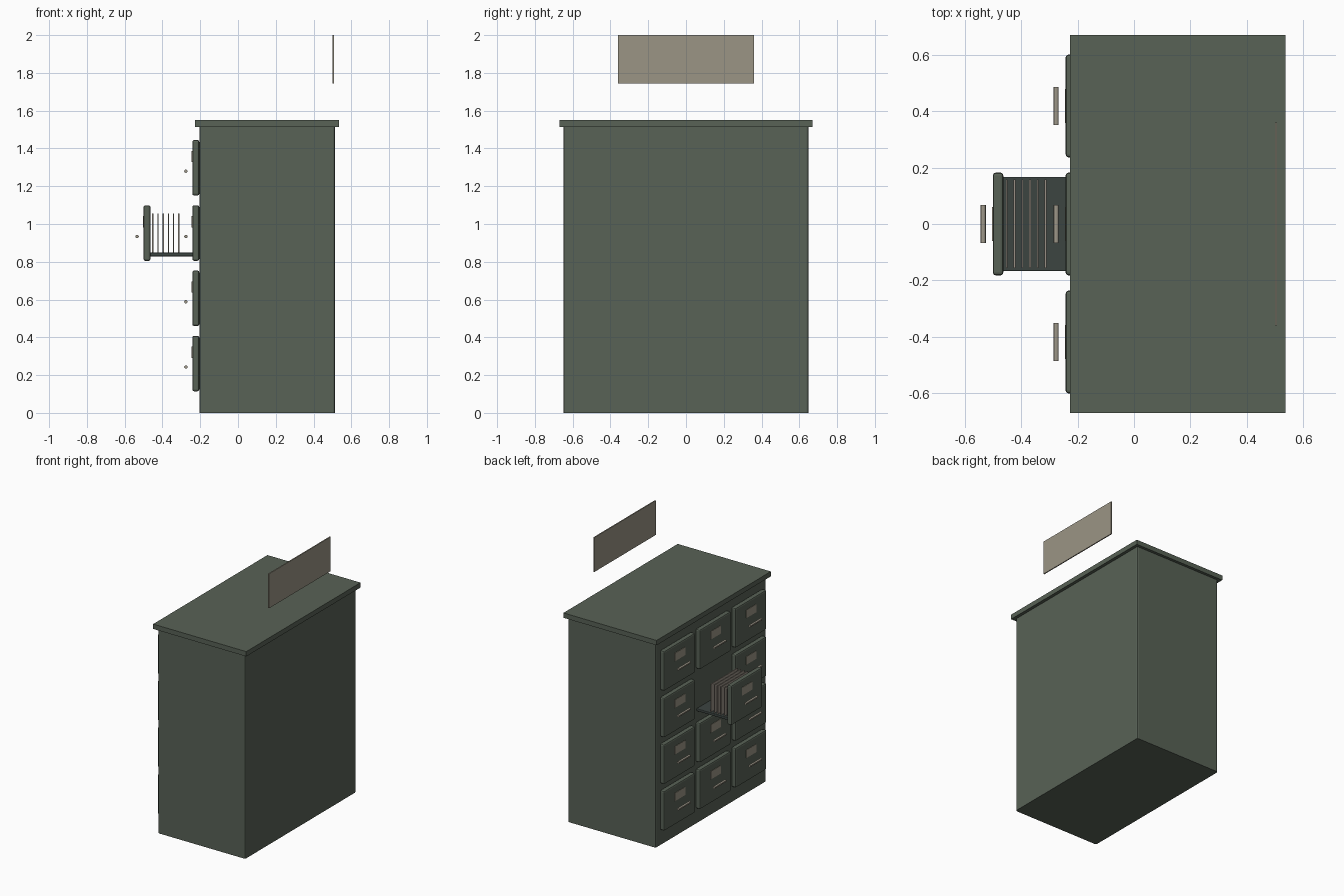
import bpy, bmesh
from mathutils import Vector

if "Cube" in bpy.data.objects:
    bpy.data.objects.remove(bpy.data.objects["Cube"])


def material(name, r, g, b):
    m = bpy.data.materials.new(name)
    m.diffuse_color = (r, g, b, 1)
    m.use_nodes = True
    m.node_tree.nodes["Principled BSDF"].inputs["Base Color"].default_value = m.diffuse_color
    return m


GREEN = material("cabinet green", 0.098, 0.122, 0.093)
DARK = material("dark tray green", 0.045, 0.058, 0.053)
BEIGE = material("beige card", 0.33, 0.30, 0.235)
PAPER = material("folder paper", 0.32, 0.28, 0.235)
METAL = material("handle metal", 0.34, 0.31, 0.25)


def box(name, lo, hi, mat, bevel=0.0, vertical_only=False):
    """Box between two corners, optionally with bevelled edges."""
    lo, hi = Vector(lo), Vector(hi)
    mid = (lo + hi) / 2
    bm = bmesh.new()
    bmesh.ops.create_cube(bm, size=1)
    bmesh.ops.scale(bm, vec=hi - lo, verts=bm.verts)
    if bevel:
        edges = [e for e in bm.edges if not vertical_only
                 or abs(e.verts[0].co.z - e.verts[1].co.z) > 1e-4]
        bmesh.ops.bevel(bm, geom=edges, offset=bevel, segments=2,
                        profile=0.5, affect='EDGES')
    me = bpy.data.meshes.new(name)
    bm.to_mesh(me)
    bm.free()
    me.materials.append(mat)
    ob = bpy.data.objects.new(name, me)
    ob.location = mid
    bpy.context.collection.objects.link(ob)
    return ob


def bar(name, x, y, z, length, radius):
    """Round bar lying along y."""
    bpy.ops.mesh.primitive_cylinder_add(vertices=12, radius=radius, depth=length,
                                        location=(x, y, z), rotation=(1.5707963, 0, 0))
    ob = bpy.context.object
    ob.name = name
    ob.data.materials.append(METAL)
    bpy.ops.object.shade_smooth_by_angle()


def drawer(tag, x, y, z):
    """Drawer front whose outer face is at x, with label and handle."""
    box("drawer_front_" + tag, (x, y - 0.182, z - 0.147),
        (x + 0.037, y + 0.182, z + 0.147), GREEN, 0.01)
    box("label_" + tag, (x - 0.003, y - 0.06, z + 0.03),
        (x + 0.003, y + 0.06, z + 0.09), BEIGE)
    bar("handle_" + tag, x - 0.034, y, z - 0.018, 0.136, 0.009)


# Cabinet carcass and overhanging top
FACE = -0.205
box("cabinet_body", (FACE, -0.648, 0), (0.513, 0.648, 1.52), GREEN, 0.011, True)
box("cabinet_top", (-0.227, -0.669, 1.514), (0.536, 0.669, 1.55), GREEN)

# Grid of drawers on the -x face, one pulled open
for row in range(4):
    for col in range(3):
        is_open = row == 2 and col == 1
        x = -0.50 if is_open else -0.242
        drawer(f"{row}_{col}", x, (col - 1) * 0.418, 0.261 + row * 0.3455)

# Open drawer tray and the folders in it
box("drawer_tray", (-0.497, -0.167, 0.829), (FACE + 0.02, 0.167, 0.848), DARK, 0.004)
for i in range(6):
    x = -0.451 + i * 0.0275
    box(f"folder_{i}", (x - 0.003, -0.155, 0.835), (x + 0.003, 0.157, 1.055), PAPER)

# Sign board hanging above the rear edge
box("sign_board", (0.499, -0.36, 1.745), (0.507, 0.36, 2.0), BEIGE)
